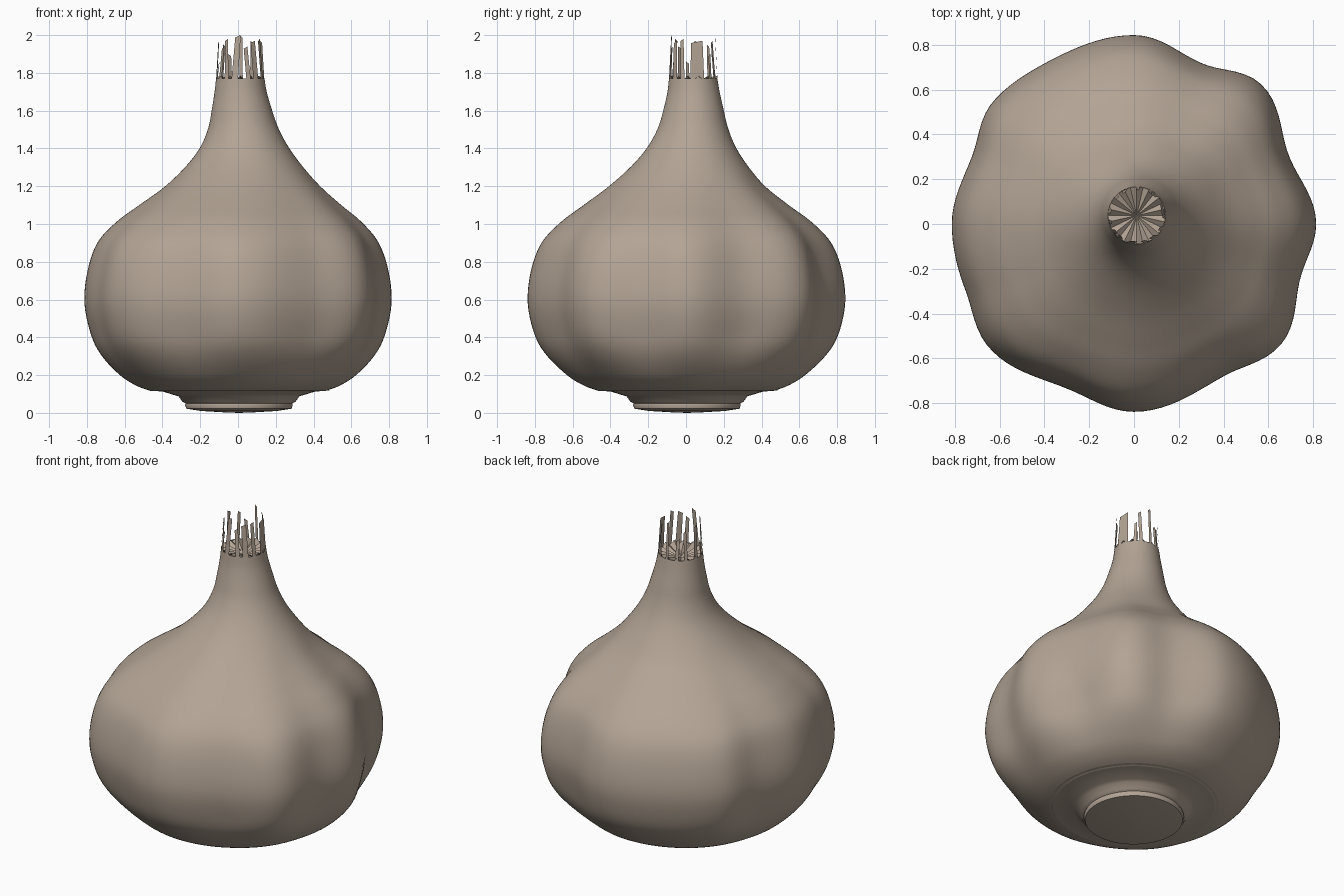
import bpy, math

if "Cube" in bpy.data.objects:
    bpy.data.objects.remove(bpy.data.objects["Cube"])

skin = bpy.data.materials.new("garlic skin")
skin.diffuse_color = (0.45, 0.37, 0.30, 1)
skin.use_nodes = True
skin.node_tree.nodes["Principled BSDF"].inputs["Base Color"].default_value = skin.diffuse_color


def make_object(name, verts, faces, smooth=True):
    mesh = bpy.data.meshes.new(name)
    mesh.from_pydata(verts, [], faces)
    mesh.materials.append(skin)
    ob = bpy.data.objects.new(name, mesh)
    bpy.context.collection.objects.link(ob)
    if smooth:
        bpy.context.view_layer.objects.active = ob
        ob.select_set(True)
        bpy.ops.object.shade_smooth_by_angle(angle=math.radians(40))
        ob.select_set(False)
    return ob


def catmull(points, steps):
    out = []
    for i in range(len(points) - 1):
        a, b = points[max(i - 1, 0)], points[i]
        c, d = points[i + 1], points[min(i + 2, len(points) - 1)]
        for k in range(steps):
            t = k / steps
            out.append([0.5 * (2 * q + (r - p) * t + (2 * p - 5 * q + 4 * r - s) * t * t
                               + (3 * q - p - 3 * r + s) * t ** 3)
                        for p, q, r, s in zip(a, b, c, d)])
    out.append(list(points[-1]))
    return out


# Clove outline seen from above: (angle, radius) at crests and valleys
OUTLINE = [(0, .815), (23, .757), (48, .845), (67, .78), (90, .845), (118, .822),
           (139, .835), (158, .785), (180, .815), (201, .81), (220, .852),
           (248, .795), (270, .84), (300, .79), (321, .85), (343, .782), (360, .815)]


def outline(deg):
    deg %= 360
    for (a, ra), (b, rb) in zip(OUTLINE, OUTLINE[1:]):
        if a <= deg <= b:
            return ra + (rb - ra) * (0.5 - 0.5 * math.cos(math.pi * (deg - a) / (b - a)))


def smoothstep(a, b, x):
    t = min(max((x - a) / (b - a), 0), 1)
    return t * t * (3 - 2 * t)


def lathe(name, rings, sides, lobed=False):
    verts, faces = [], []
    for r, z, cx, cy in rings:
        fade = smoothstep(0.08, 0.45, z) * (1 - smoothstep(0.75, 1.4, z))
        for j in range(sides):
            a = 2 * math.pi * j / sides
            k = 1 + (outline(math.degrees(a)) / 0.815 - 1) * fade if lobed else 1
            verts.append((cx + r * k * math.cos(a), cy + r * k * math.sin(a), z))
    for i in range(len(rings) - 1):
        for j in range(sides):
            n = (j + 1) % sides
            faces.append((i * sides + j, i * sides + n,
                          (i + 1) * sides + n, (i + 1) * sides + j))
    return verts, faces


# Bulb and neck: (radius, z, centre x, centre y)
profile = [(.46, .115, 0, 0), (.54, .145, 0, 0), (.625, .2, 0, 0), (.72, .3, 0, 0),
           (.777, .41, 0, 0), (.813, .58, 0, 0), (.797, .75, 0, 0), (.745, .9, 0, 0),
           (.65, 1.01, .005, 0), (.535, 1.1, .012, 0), (.41, 1.2, .025, 0.005),
           (.305, 1.31, .033, .02), (.232, 1.41, .034, .03), (.185, 1.51, .028, .037),
           (.158, 1.61, .02, .04), (.138, 1.7, .014, .04), (.128, 1.77, .012, .038)]
verts, faces = lathe("bulb", catmull(profile, 5), 128, True)
make_object("bulb", verts, faces)

# Stepped root plate under the bulb
base = [(.48, .12), (.40, .112), (.345, .095), (.32, .088), (.30, .06), (.282, .05),
        (.285, .042), (.278, .022), (.2, .010), (.08, .003), (.001, 0)]
verts, faces = lathe("root_plate", [(r, z, .005, .005) for r, z in base][::-1], 64)
make_object("root_plate", verts, faces)

# Folded, sunken cap closing the cut neck
CX, CY, R = .012, .038, .128
N = 28
verts = [(CX, CY, 1.735)]
for j in range(N):
    a = 2 * math.pi * j / N
    verts.append((CX + R * math.cos(a), CY + R * math.sin(a), 1.785 if j % 2 else 1.76))
make_object("neck_cap", verts, [(0, 1 + j, 1 + (j + 1) % N) for j in range(N)], False)

# Ragged dry strips on the neck rim: (angle, width in degrees, top height, lean)
strips = [(10, 34, 1.97, 0), (45, 8, 1.90, 3), (62, 9, 1.97, -4), (88, 8, 2.0, 0),
          (114, 10, 1.90, 5), (140, 9, 1.95, -3), (168, 12, 1.97, 3), (193, 9, 1.86, 2),
          (214, 11, 1.94, 4), (236, 11, 1.98, -5), (256, 16, 2.0, 8), (291, 11, 1.94, -7),
          (311, 15, 1.97, -6), (334, 11, 1.98, -5)]
verts, faces = [], []
for ang, width, top, lean in strips:
    n = len(verts)
    for z, rad, shift, side in ((1.74, .130, 0, -.5), (1.74, .130, 0, .5),
                                (top, .116, lean, .45), (top - .012, .116, lean, -.45)):
        a = math.radians(ang + shift + side * width)
        verts.append((CX + rad * math.cos(a), CY + rad * math.sin(a), z))
    faces.append((n, n + 1, n + 2, n + 3))
make_object("neck_strips", verts, faces, False)
